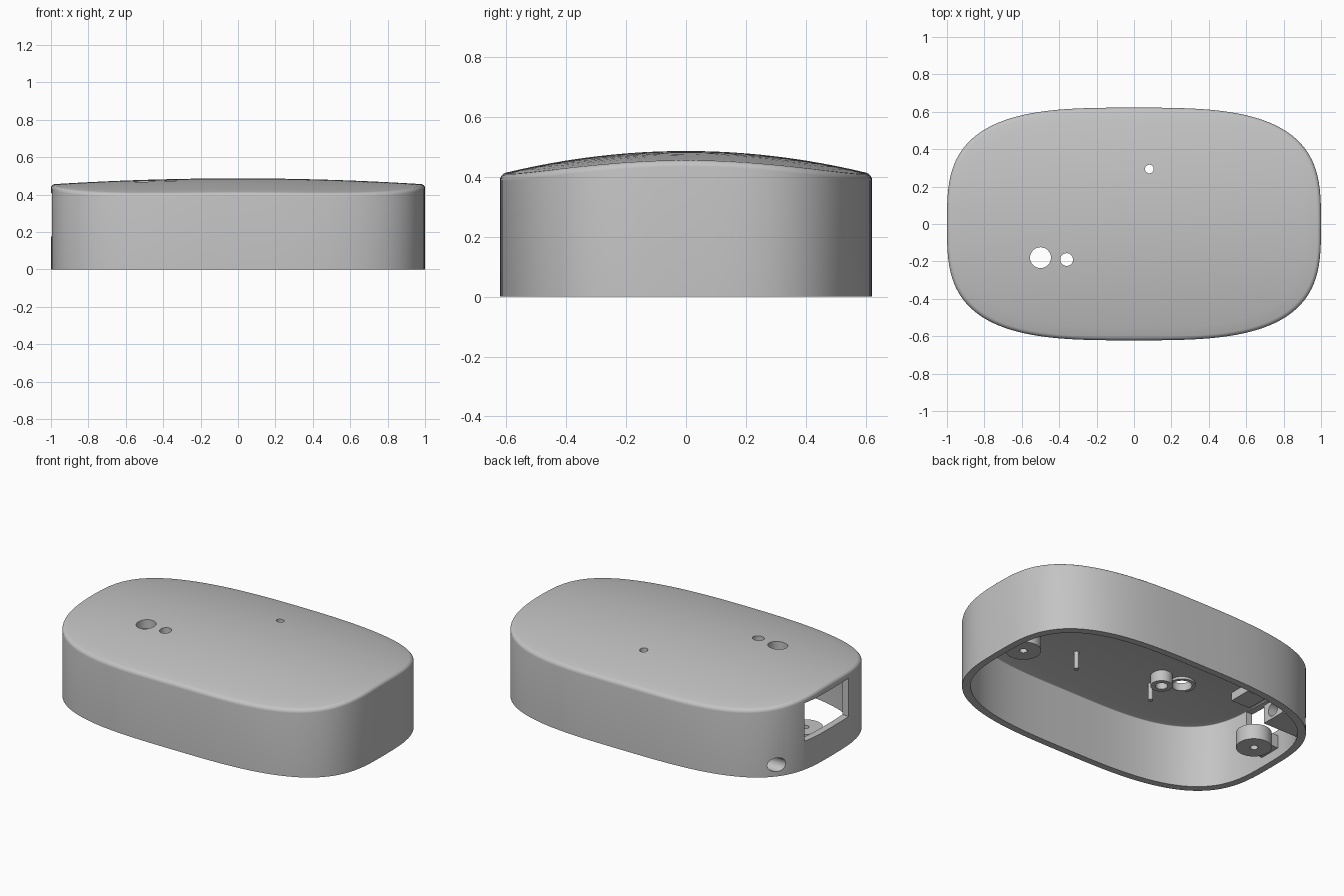
import bpy, bmesh, math
from mathutils import Matrix

cube = bpy.data.objects.get("Cube")
if cube:
    bpy.data.objects.remove(cube, do_unlink=True)

HALF_X, HALF_Y = 1.0, 0.622
POWER = 3.2
WALL = 0.042
FILLET = 0.02
SEGMENTS = 128

grey = bpy.data.materials.new("plain grey")
grey.use_nodes = True
colour = (0.55, 0.55, 0.55, 1)
grey.diffuse_color = colour
grey.node_tree.nodes["Principled BSDF"].inputs["Base Color"].default_value = colour


def crown(x, y):
    return 0.487 - 0.032 * x * x - 0.2 * y * y


def outline(inset, scale=1.0):
    """Rounded oblong outline, inset from the outer wall."""
    points = []
    for i in range(SEGMENTS):
        t = math.tau * i / SEGMENTS
        c, s = math.cos(t), math.sin(t)
        x = math.copysign(abs(c) ** (2 / POWER), c) * (HALF_X - inset)
        y = math.copysign(abs(s) ** (2 / POWER), s) * (HALF_Y - inset)
        points.append((x * scale, y * scale))
    return points


def make_object(name, bm):
    bmesh.ops.recalc_face_normals(bm, faces=bm.faces)
    mesh = bpy.data.meshes.new(name)
    bm.to_mesh(mesh)
    bm.free()
    mesh.materials.append(grey)
    obj = bpy.data.objects.new(name, mesh)
    bpy.context.collection.objects.link(obj)
    return obj


def dome_rings(bm, inset, depth, fillet):
    """Wall, filleted edge and crowned top as stacked rings; returns the bottom ring."""
    rings = [[bm.verts.new((x, y, 0)) for x, y in outline(inset)]]
    for k in range(6):
        t = math.pi / 2 * k / 5
        pts = outline(inset + fillet * (1 - math.cos(t)))
        drop = depth + fillet * (1 - math.sin(t))
        rings.append([bm.verts.new((x, y, crown(x, y) - drop)) for x, y in pts])
    for k in range(1, 12):
        pts = outline(inset + fillet, 1 - k / 12)
        rings.append([bm.verts.new((x, y, crown(x, y) - depth)) for x, y in pts])
    for a, b in zip(rings, rings[1:]):
        for i in range(SEGMENTS):
            j = (i + 1) % SEGMENTS
            bm.faces.new((a[i], a[j], b[j], b[i]))
    tip = bm.verts.new((0, 0, crown(0, 0) - depth))
    for i in range(SEGMENTS):
        bm.faces.new((rings[-1][i], rings[-1][(i + 1) % SEGMENTS], tip))
    return rings[0]


def box(name, xs, ys, zs):
    bm = bmesh.new()
    bmesh.ops.create_cube(bm, size=1)
    for v in bm.verts:
        v.co = [lo + (c + 0.5) * (hi - lo) for c, (lo, hi) in zip(v.co, (xs, ys, zs))]
    return make_object(name, bm)


def rod(name, x, y, radius, z0, z1, sides=32):
    bm = bmesh.new()
    bmesh.ops.create_cone(bm, cap_ends=True, segments=sides, radius1=radius, radius2=radius,
                          depth=z1 - z0, matrix=Matrix.Translation((x, y, (z0 + z1) / 2)))
    return make_object(name, bm)


def combine(obj, other, operation="DIFFERENCE"):
    mod = obj.modifiers.new(operation.lower(), "BOOLEAN")
    mod.operation, mod.solver, mod.object = operation, "EXACT", other
    bpy.context.view_layer.objects.active = obj
    bpy.ops.object.modifier_apply(modifier=mod.name)


# Hollow case, open underneath
bm = bmesh.new()
outer = dome_rings(bm, 0, 0, FILLET)
inner = dome_rings(bm, WALL, WALL, 0.004)
for i in range(SEGMENTS):
    j = (i + 1) % SEGMENTS
    bm.faces.new((outer[i], inner[i], inner[j], outer[j]))
case = make_object("case_shell", bm)

# Solid that keeps inner parts within the case
bm = bmesh.new()
bm.faces.new(dome_rings(bm, 0.02, 0.02, 0.004))
envelope = make_object("envelope_helper", bm)

# Cutters: three top holes, cable bore, end window
sensor_cut = rod("sensor_cutter", -0.5, -0.18, 0.056, 0.2, 0.7)
button_cut = rod("button_cutter", -0.36, -0.19, 0.034, 0.2, 0.7)
light_cut = rod("light_cutter", 0.082, 0.294, 0.023, 0.2, 0.7)
bore_cut = rod("bore_cutter", 0, 0, 0.042, -0.25, 0.25)
bore_cut.data.transform(Matrix.Translation((-0.85, 0.41, 0.072)) @ Matrix.Rotation(math.pi / 2, 4, "Y"))
window_cut = box("window_cutter", (-1.1, -0.88), (-0.16, 0.25), (0.175, 0.41))
for cutter in (sensor_cut, button_cut, light_cut, bore_cut, window_cut):
    combine(case, cutter)

# Collars under the top holes
sensor_collar = rod("sensor_collar", -0.5, -0.18, 0.076, 0.42, 0.455)
combine(sensor_collar, sensor_cut)
button_collar = rod("button_collar", -0.36, -0.19, 0.062, 0.37, 0.455)
combine(button_collar, button_cut)
parts = [case, sensor_collar, button_collar]

# Screw bosses with brackets at both ends
for side, name in ((-1, "right"), (1, "left")):
    boss = rod(name + "_screw_boss", side * 0.84, 0.04, 0.1, 0.05, 0.145)
    ends = sorted((side * 0.84, side * 1.0))
    bracket = box("bracket_helper", ends, (-0.03, 0.11), (0.06, 0.14))
    screw = rod("screw_cutter", side * 0.84, 0.04, 0.022, 0, 0.3)
    combine(boss, bracket, "UNION")
    combine(boss, screw)
    combine(boss, envelope, "INTERSECT")
    for helper in (bracket, screw):
        bpy.data.objects.remove(helper, do_unlink=True)
    parts.append(boss)

# Cable block with its bore
cable_block = box("cable_block", (-0.95, -0.67), (0.33, 0.49), (0.015, 0.13))
combine(cable_block, envelope, "INTERSECT")
combine(cable_block, bore_cut)
parts.append(cable_block)

# Ceiling stop behind the window and thin locating pins
parts.append(box("ceiling_stop", (-0.9, -0.77), (-0.07, 0.07), (0.375, 0.44)))
for x, name in ((0.18, "left"), (-0.36, "right")):
    parts.append(rod(name + "_locating_pin", x, -0.285, 0.014, 0.32, 0.45, 16))

for helper in (envelope, sensor_cut, button_cut, light_cut, bore_cut, window_cut):
    bpy.data.objects.remove(helper, do_unlink=True)

# Smooth shading with sharp edges kept
bpy.ops.object.select_all(action="DESELECT")
for part in parts:
    part.select_set(True)
bpy.context.view_layer.objects.active = case
bpy.ops.object.shade_smooth_by_angle(angle=math.radians(30))
